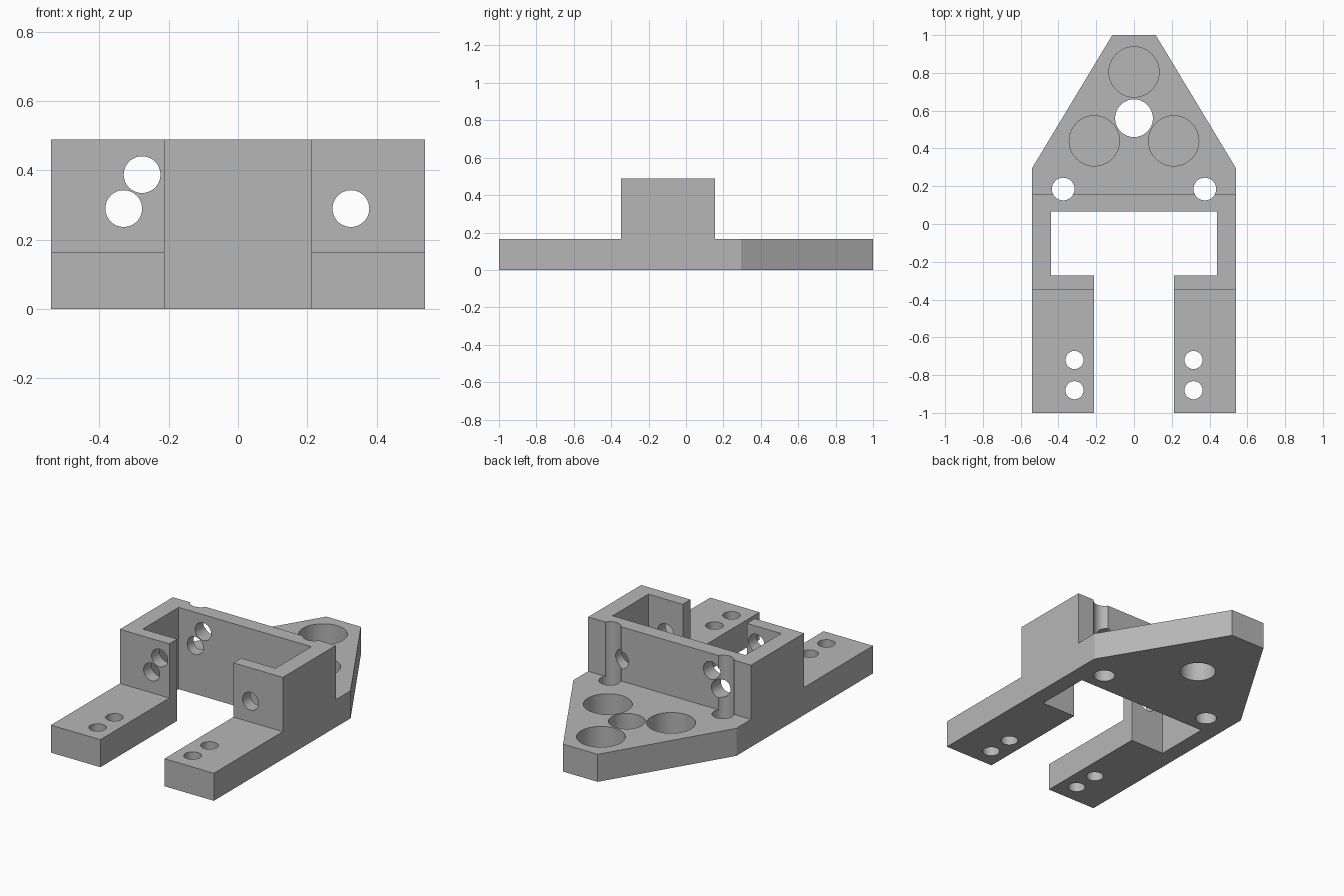
import bpy
import bmesh
import math
from mathutils import Matrix, Vector

cube = bpy.data.objects.get("Cube")
if cube:
    bpy.data.objects.remove(cube, do_unlink=True)

GREY = (0.47, 0.47, 0.47, 1)
grey = bpy.data.materials.new("plain grey")
grey.use_nodes = True
grey.diffuse_color = GREY
grey.node_tree.nodes["Principled BSDF"].inputs["Base Color"].default_value = GREY

BASE, TOP = 0.165, 0.49      # plate and housing heights
SIDE, SLOT = 0.54, 0.2125    # half widths of body and front slot


def finish(name, bm):
    bmesh.ops.recalc_face_normals(bm, faces=bm.faces[:])
    mesh = bpy.data.meshes.new(name)
    bm.to_mesh(mesh)
    bm.free()
    mesh.materials.append(grey)
    obj = bpy.data.objects.new(name, mesh)
    bpy.context.collection.objects.link(obj)
    return obj


def prism(name, points, travel):
    bm = bmesh.new()
    face = bm.faces.new([bm.verts.new(p) for p in points])
    swept = bmesh.ops.extrude_face_region(bm, geom=[face])["geom"]
    verts = [v for v in swept if isinstance(v, bmesh.types.BMVert)]
    bmesh.ops.translate(bm, verts=verts, vec=Vector(travel))
    return finish(name, bm)


def cylinder(name, centre, radius, length, along_y=False):
    turn = Matrix.Rotation(math.pi / 2, 4, "X") if along_y else Matrix()
    bm = bmesh.new()
    bmesh.ops.create_cone(bm, cap_ends=True, segments=64, radius1=radius,
                          radius2=radius, depth=length,
                          matrix=Matrix.Translation(centre) @ turn)
    return finish(name, bm)


# Stepped side profile swept across the full width
profile = [(-1, 0), (1, 0), (1, BASE), (0.155, BASE), (0.155, TOP),
           (-0.347, TOP), (-0.347, BASE), (-1, BASE)]
bracket = prism("mounting_bracket", [(-SIDE, y, z) for y, z in profile],
                (2 * SIDE, 0, 0))

# Housing cavity and the front slot between the legs
half = [(SLOT, -1.2), (SLOT, -0.273), (0.44, -0.273), (0.44, 0.066)]
outline = half + [(-x, y) for x, y in reversed(half)]
cutters = [prism("cavity_cutter", [(x, y, -0.1) for x, y in outline], (0, 0, 0.8))]

for s in (-1, 1):
    # Tapered nose
    slope = (SIDE - 0.115) / (1 - 0.295)
    wedge = [(SIDE + 0.1 * slope, 0.195), (0.115 - 0.1 * slope, 1.1), (0.9, 1.1), (0.9, 0.195)]
    cutters.append(prism("nose_cutter", [(s * x, y, -0.1) for x, y in wedge], (0, 0, 0.8)))
    # Leg screw holes, and rear holes that groove the back wall
    for x, y, r in ((0.315, -0.72, 0.048), (0.315, -0.88, 0.048), (0.375, 0.185, 0.06)):
        cutters.append(cylinder("screw_hole_cutter", (s * x, y, 0.25), r, 1))

# Central through hole and three blind pockets
cutters.append(cylinder("centre_hole_cutter", (0, 0.56, 0.25), 0.1, 1))
for x, y in ((0, 0.805), (-0.21, 0.44), (0.21, 0.44)):
    cutters.append(cylinder("pocket_cutter", (x, y, 0.135), 0.133, 0.2))

# Cross holes through the lugs and back wall
for x, z in ((-0.33, 0.29), (-0.277, 0.388), (0.326, 0.29)):
    cutters.append(cylinder("cross_hole_cutter", (x, -0.1, z), 0.053, 1, True))

# Apply every cut in turn, then drop the cutters
bpy.context.view_layer.objects.active = bracket
for cutter in cutters:
    cut = bracket.modifiers.new("cut", "BOOLEAN")
    cut.operation = "DIFFERENCE"
    cut.solver = "EXACT"
    cut.object = cutter
    bpy.ops.object.modifier_apply(modifier=cut.name)
    bpy.data.objects.remove(cutter, do_unlink=True)

# Smooth round walls, crisp edges
bpy.ops.object.select_all(action="DESELECT")
bracket.select_set(True)
bpy.ops.object.shade_smooth_by_angle(angle=math.radians(30))
